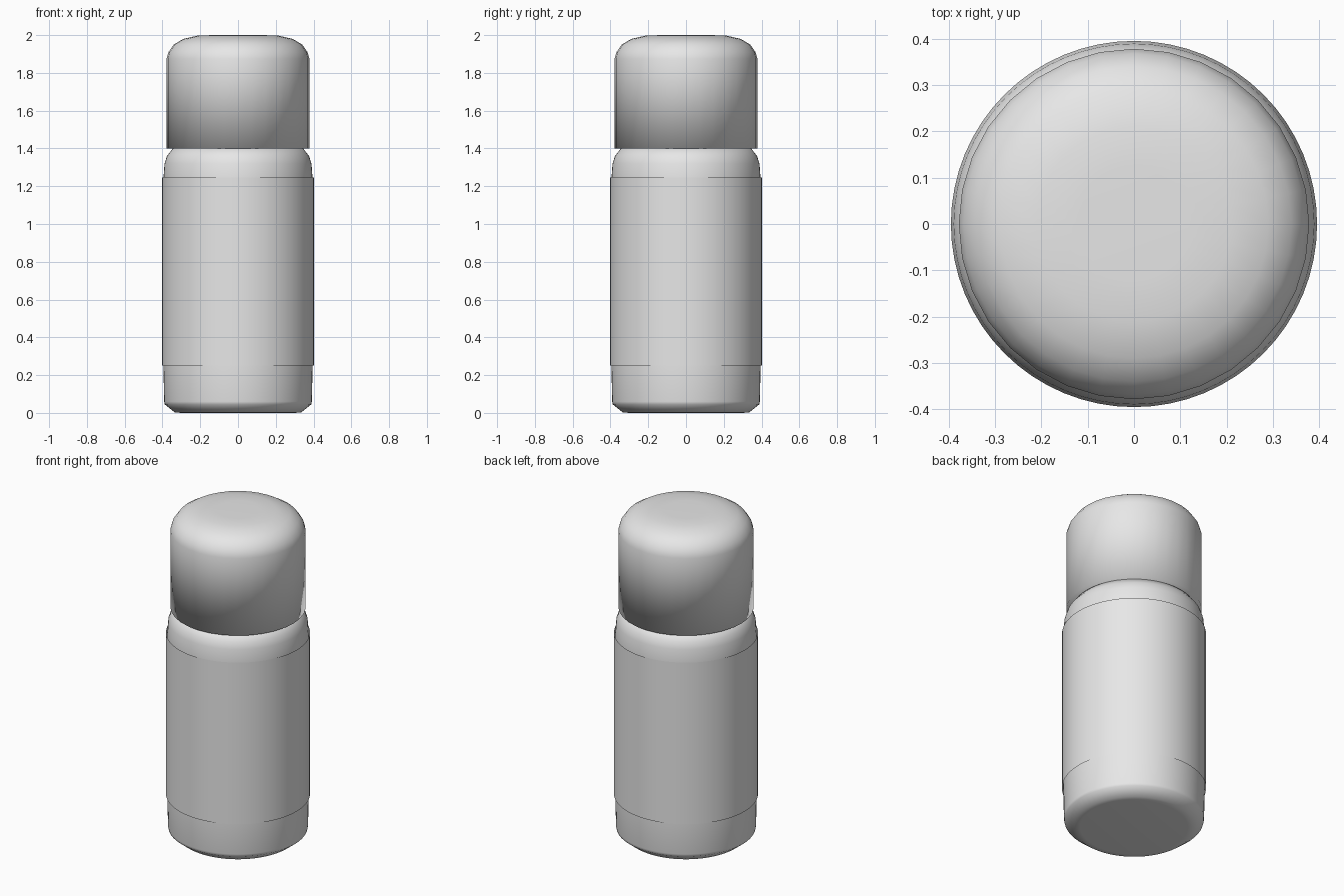
import bpy, bmesh, math

cube = bpy.data.objects.get("Cube")
if cube:
    bpy.data.objects.remove(cube)

grey = bpy.data.materials.new("light_grey")
grey.use_nodes = True
colour = (0.8, 0.8, 0.8, 1)
grey.diffuse_color = colour
grey.node_tree.nodes["Principled BSDF"].inputs["Base Color"].default_value = colour


def lathe(name, profile, sides, closed=True, sharp_angle=180):
    """Turn (radius, height) points around z, listed from bottom to top."""
    bm = bmesh.new()
    rings = []
    for r, z in profile:
        angles = [math.tau * i / sides for i in range(sides)]
        rings.append([bm.verts.new((r * math.cos(a), r * math.sin(a), z)) for a in angles])
    for low, high in zip(rings, rings[1:]):
        for i in range(sides):
            j = (i + 1) % sides
            bm.faces.new((low[i], low[j], high[j], high[i]))
    if closed:
        bm.faces.new(rings[0][::-1])
        bm.faces.new(rings[-1])
    mesh = bpy.data.meshes.new(name)
    bm.to_mesh(mesh)
    bm.free()
    mesh.materials.append(grey)
    obj = bpy.data.objects.new(name, mesh)
    bpy.context.collection.objects.link(obj)
    bpy.ops.object.select_all(action="DESELECT")
    obj.select_set(True)
    bpy.context.view_layer.objects.active = obj
    bpy.ops.object.shade_smooth_by_angle(angle=math.radians(sharp_angle))
    return obj


# Flask body with chamfered base, rounded shoulder and hidden neck
lathe("body", [(0.3, 0), (0.335, 0.003), (0.388, 0.045), (0.391, 0.06), (0.395, 0.25),
               (0.395, 1.24), (0.389, 1.32), (0.376, 1.36), (0.345, 1.4), (0.3, 1.41)],
      64, sharp_angle=60)

# Thin open sleeve around the body
lathe("sleeve", [(0.402, 0.25), (0.402, 1.245)], 64, closed=False)

# Cup lid with a domed edge
lathe("cup_lid", [(0.378, 1.4), (0.378, 1.875), (0.368, 1.91), (0.34, 1.95),
                  (0.29, 1.98), (0.21, 1.998), (0.12, 2.0)], 32)
